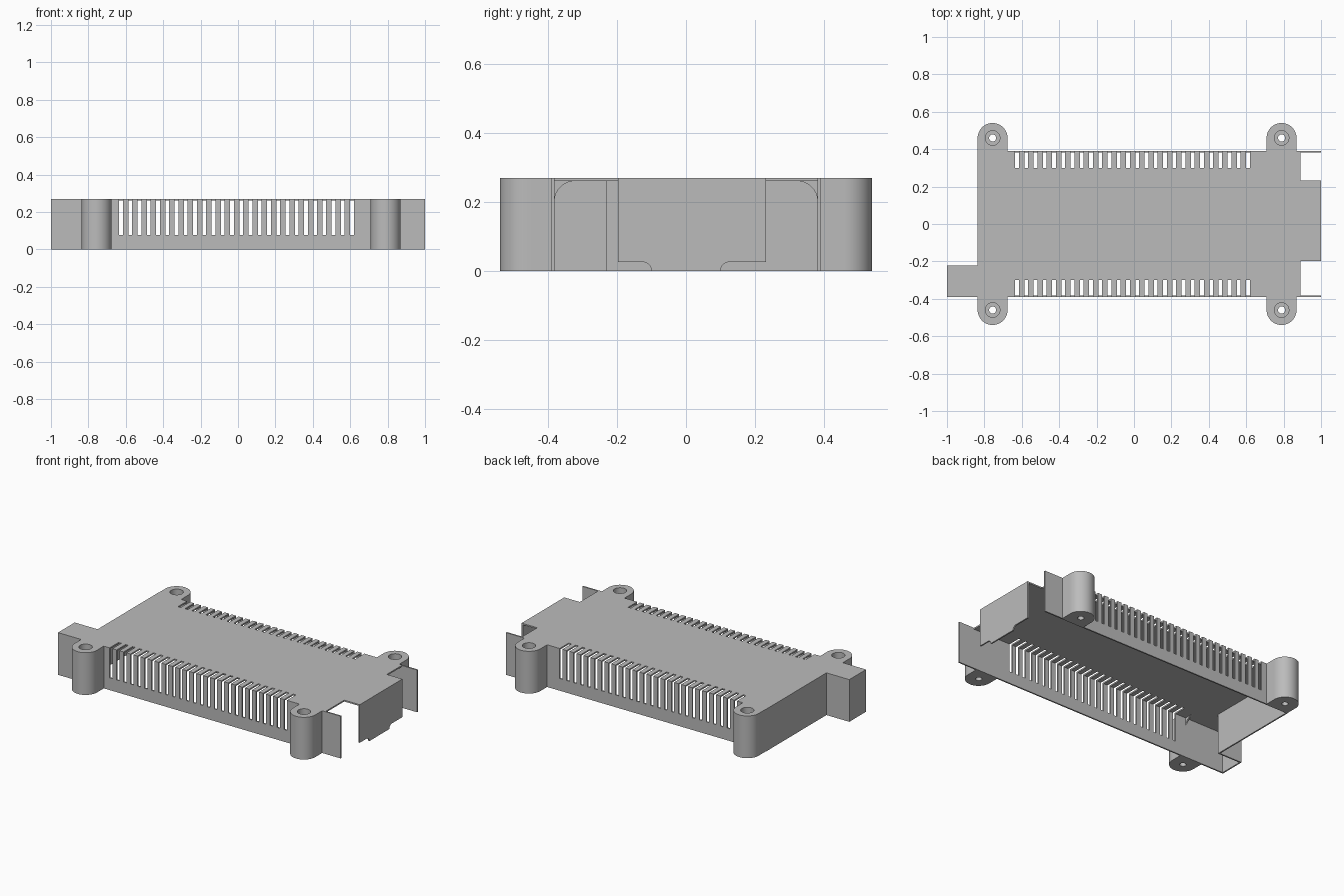
import bpy, bmesh, math
from mathutils import Vector

cube = bpy.data.objects.get("Cube")
if cube:
    bpy.data.objects.remove(cube)

# Main dimensions
T = 0.009                    # sheet thickness
H = 0.27                     # total height
W = 0.391                    # half depth of the shell
BACK, STEP = -0.838, 0.89    # closed end, corner cut-outs
TAB = (-0.198, 0.2325)       # width of the end tab
EXT = -0.222                 # side of the end extension
SLOTS, FIRST, PITCH, SLOT_W = 26, -0.635, 0.0494, 0.02

grey = bpy.data.materials.new("matte grey")
grey.use_nodes = True
grey.diffuse_color = (0.5, 0.5, 0.5, 1)
bsdf = next(n for n in grey.node_tree.nodes if n.type == 'BSDF_PRINCIPLED')
bsdf.inputs["Base Color"].default_value = (0.5, 0.5, 0.5, 1)
bsdf.inputs["Roughness"].default_value = 0.6


def finish(name, bm, smooth=False):
    bmesh.ops.recalc_face_normals(bm, faces=bm.faces)
    mesh = bpy.data.meshes.new(name)
    bm.to_mesh(mesh)
    bm.free()
    mesh.materials.append(grey)
    obj = bpy.data.objects.new(name, mesh)
    bpy.context.collection.objects.link(obj)
    if smooth:
        bpy.ops.object.select_all(action='DESELECT')
        bpy.context.view_layer.objects.active = obj
        obj.select_set(True)
        bpy.ops.object.shade_smooth_by_angle(angle=math.radians(35))
    return obj


def sheet(name, outline, axis, start, thick):
    """Extrude a flat outline along one axis."""
    bm = bmesh.new()
    place = {'x': lambda a, b: (start, a, b),
             'y': lambda a, b: (a, start, b),
             'z': lambda a, b: (a, b, start)}[axis]
    face = bm.faces.new([bm.verts.new(place(a, b)) for a, b in outline])
    move = Vector([thick if axis == k else 0 for k in 'xyz'])
    moved = bmesh.ops.extrude_face_region(bm, geom=[face], use_keep_orig=True)
    verts = [g for g in moved['geom'] if isinstance(g, bmesh.types.BMVert)]
    bmesh.ops.translate(bm, verts=verts, vec=move)
    bmesh.ops.triangulate(bm, faces=[f for f in bm.faces if len(f.verts) > 4])
    return finish(name, bm)


def rect(a0, a1, b0, b1):
    return [(a0, b0), (a1, b0), (a1, b1), (a0, b1)]


def comb(edge, depth):
    """Points of the slotted edge, running towards +x."""
    pts = []
    for i in range(SLOTS):
        x = FIRST + i * PITCH
        pts += [(x, edge), (x, depth), (x + SLOT_W, depth), (x + SLOT_W, edge)]
    return pts


# Top plate with slots, cut corners, end tab and extension
inner = W - T
top = [(-1 + T, -inner)] + comb(-inner, -0.3)
top += [(STEP, -inner), (STEP, TAB[0]), (1 - T, TAB[0]),
        (1 - T, TAB[1]), (STEP, TAB[1]), (STEP, inner)]
top += comb(inner, 0.3)[::-1]
top += [(BACK + T, inner), (BACK + T, EXT - T), (-1 + T, EXT - T)]
sheet("top_plate", top, 'z', H - T, T)

# Long slotted walls
for name, x0, y in (("front_wall", -1, -W), ("back_wall", BACK, W - T)):
    outline = [(1, 0), (x0, 0), (x0, H)] + comb(H, 0.078) + [(1, H)]
    sheet(name, outline, 'y', y, T)

# Closed end and the extension beside it
sheet("closed_end_wall", rect(EXT - T, inner, 0, H), 'x', BACK, T)
sheet("extension_end_wall", rect(-inner, EXT - T, 0, H), 'x', -1, T)
sheet("extension_side_wall", rect(-1, BACK, 0, H), 'y', EXT - T, T)

# End tab plate with a rounded lip at the bottom
R = 0.028
arc = [(0.1 + R * math.sin(t), R * math.cos(t) - R + 0.026)
       for t in (i * math.pi / 12 for i in range(7))]
lip = [(0.1 + R * (1 - math.cos(t)), 0.026 * math.sin(t))
       for t in (i * math.pi / 12 for i in range(7))]
outline = [(TAB[0], H), (TAB[0], 0.026)]
outline += [(-y, z) for y, z in reversed(lip)] + lip
outline += [(TAB[1], 0.026), (TAB[1], H)]
sheet("end_tab_plate", outline, 'x', 1 - T, T)

# Small curved gussets inside the top corners
G = 0.06
for name, side in (("front_gusset", -1), ("back_gusset", 1)):
    pts = [(side * inner, H - T)]
    for i in range(9):
        t = i * math.pi / 16
        pts.append((side * (inner - G + G * math.cos(t)),
                    H - T - G + G * math.sin(t)))
    sheet(name, pts, 'x', -0.72, T)


# Screw bosses: a rounded outline with a counterbored through hole
def boss(name, cx, side):
    n, r, reach = 48, 0.08, 0.46 - W
    bm = bmesh.new()

    def ring(radius, z):
        loop = []
        for i in range(n):
            a = 2 * math.pi * i / n
            c, s = math.cos(a), math.sin(a)
            x, y = radius * c, radius * s
            if radius == r and s < 0:
                m = max(abs(c), abs(s))
                x, y = r * c / m, reach * s / m
            loop.append(bm.verts.new((cx + x, side * (0.46 + y), z)))
        return loop

    rings = [ring(r, 0), ring(r, H), ring(0.039, H),
             ring(0.039, 0.04), ring(0.019, 0.04), ring(0.019, 0)]
    for k, low in enumerate(rings):
        high = rings[(k + 1) % len(rings)]
        for i in range(n):
            j = (i + 1) % n
            bm.faces.new((low[i], low[j], high[j], high[i]))
    finish(name, bm, smooth=True)


for end, cx in (("right", -0.756), ("left", 0.789)):
    for face, side in (("front", -1), ("back", 1)):
        boss(f"{face}_{end}_boss", cx, side)
